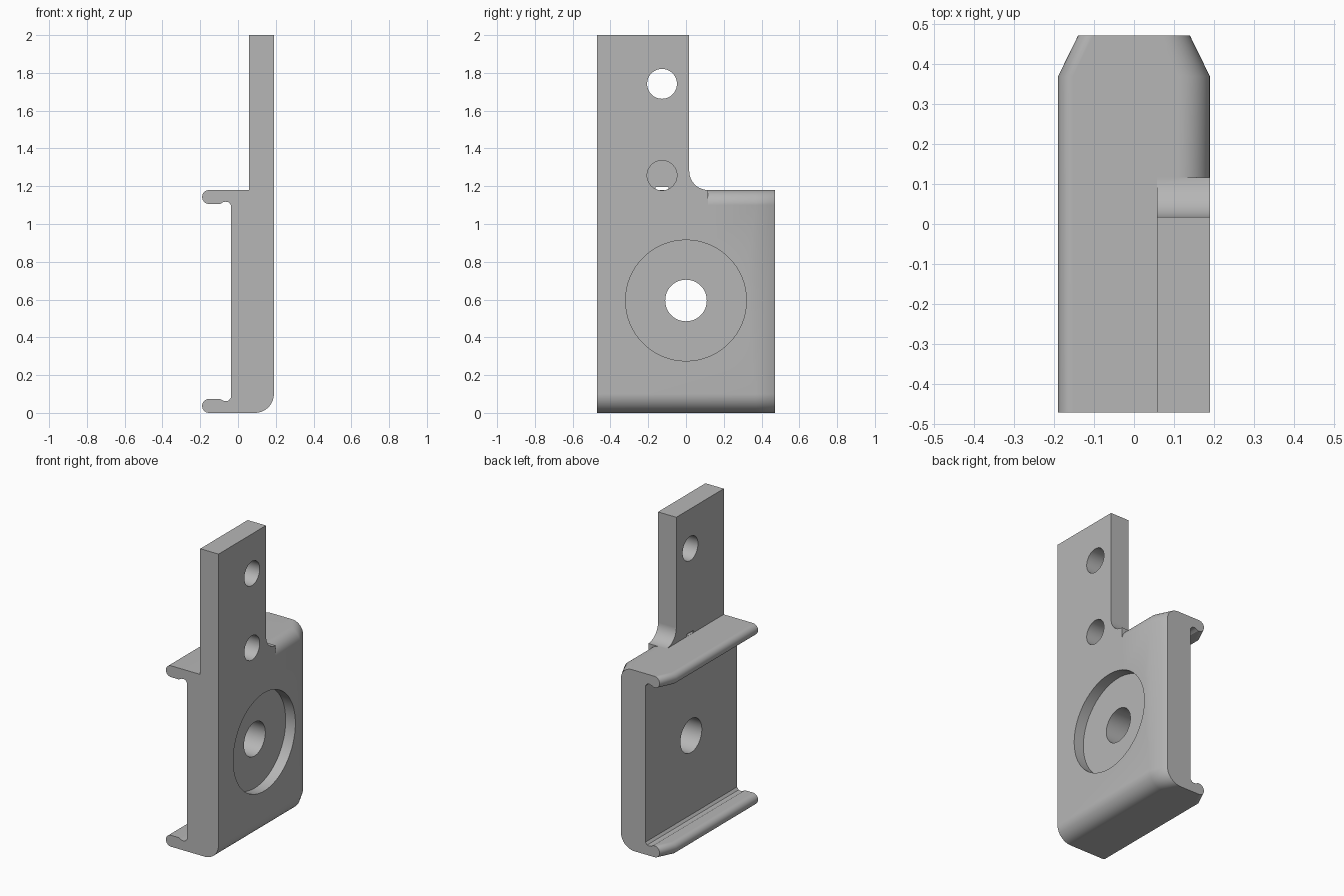
import bpy, bmesh, math
from mathutils import Matrix, Vector

cube = bpy.data.objects.get("Cube")
if cube:
    bpy.data.objects.remove(cube, do_unlink=True)

grey = bpy.data.materials.new("plain grey")
grey.use_nodes = True
colour = (0.47, 0.47, 0.47, 1)
grey.diffuse_color = colour
grey.node_tree.nodes["Principled BSDF"].inputs["Base Color"].default_value = colour

HEIGHT = 1.18          # height of the clip body
BACK = 0.472           # half length along y
OUT = 0.19             # outer face of the plate
SHIFT = 0.05           # inward taper at the rear end


def arc(cx, cz, r, a0, a1, steps=10):
    angles = [math.radians(a0 + (a1 - a0) * i / steps) for i in range(steps + 1)]
    return [(cx + r * math.cos(a), cz + r * math.sin(a)) for a in angles]


def make_object(name, bm):
    bmesh.ops.recalc_face_normals(bm, faces=bm.faces)
    mesh = bpy.data.meshes.new(name)
    bm.to_mesh(mesh)
    bm.free()
    mesh.materials.append(grey)
    obj = bpy.data.objects.new(name, mesh)
    bpy.context.collection.objects.link(obj)
    return obj


def loft(name, sections):
    """Join equal-length closed loops of points and cap both ends."""
    bm = bmesh.new()
    rings = [[bm.verts.new(p) for p in s] for s in sections]
    n = len(rings[0])
    for a, b in zip(rings, rings[1:]):
        for i in range(n):
            j = (i + 1) % n
            bm.faces.new((a[i], a[j], b[j], b[i]))
    bm.faces.new(rings[0])
    bm.faces.new(rings[-1])
    return make_object(name, bm)


def cylinder(name, y, z, r, x0, x1):
    bm = bmesh.new()
    place = Matrix.Translation(((x0 + x1) / 2, y, z)) @ Matrix.Rotation(math.pi / 2, 4, 'Y')
    bmesh.ops.create_cone(bm, cap_ends=True, segments=64, radius1=r, radius2=r,
                          depth=x1 - x0, matrix=place)
    return make_object(name, bm)


def box(name, centre, size):
    bm = bmesh.new()
    bmesh.ops.create_cube(bm, size=1, matrix=Matrix.Translation(centre)
                          @ Matrix.Diagonal(Vector(size).to_4d()))
    return make_object(name, bm)


def combine(target, tool, operation):
    tool.hide_render = True
    mod = target.modifiers.new(tool.name, 'BOOLEAN')
    mod.operation = operation
    mod.solver = 'EXACT'
    mod.object = tool
    bpy.context.view_layer.objects.active = target
    bpy.ops.object.modifier_apply(modifier=mod.name)
    bpy.data.objects.remove(tool, do_unlink=True)


# Clip body: channel profile with beaded lips, tapered at the rear
lip = arc(-0.153, HEIGHT - 0.037, 0.037, 90, 270, 14)
lip += [(-0.095, 1.106), (-0.08, 1.115), (-0.065, 1.118), (-0.05, 1.115), (-0.037, 1.1)]
profile = arc(0.09, 0.1, 0.1, -90, 0) + arc(0.11, 1.1, 0.08, 0, 90)
profile += lip + [(x, HEIGHT - z) for x, z in reversed(lip)]


def tapered(x):
    if x > 0.05:
        return x - SHIFT
    return x + SHIFT if x < -0.11 else x


bracket = loft("bracket", [
    [(x, -BACK, z) for x, z in profile],
    [(x, 0.37, z) for x, z in profile],
    [(tapered(x), BACK, z) for x, z in profile],
])

# Upright tab with a filleted root, flush with the outer face
tab = [(-BACK, 1.0), (0.117, 1.0)] + arc(0.117, 1.28, 0.1, 270, 180) + [(0.017, 2), (-BACK, 2)]
upright_tab = loft("upright_tab", [[(x, y, z) for y, z in tab] for x in (0.058, OUT)])
combine(bracket, upright_tab, 'UNION')

# Main bore with counterbore, tab hole, blind lower hole and its small slot
for cutter in (
    cylinder("bore", 0, 0.595, 0.11, -0.3, 0.3),
    cylinder("counterbore", 0, 0.595, 0.32, 0.12, 0.3),
    cylinder("upper_hole", -0.127, 1.742, 0.079, -0.3, 0.3),
    cylinder("lower_hole", -0.127, 1.257, 0.079, 0.075, 0.3),
    box("slot", (0.065, -0.127, 1.188), (0.06, 0.07, 0.014)),
):
    combine(bracket, cutter, 'DIFFERENCE')

# Smooth fillets, sharp corners
bpy.ops.object.select_all(action='DESELECT')
bracket.select_set(True)
bpy.context.view_layer.objects.active = bracket
bpy.ops.object.shade_smooth_by_angle(angle=math.radians(30))
weighted = bracket.modifiers.new("even_shading", 'WEIGHTED_NORMAL')
weighted.keep_sharp = True
